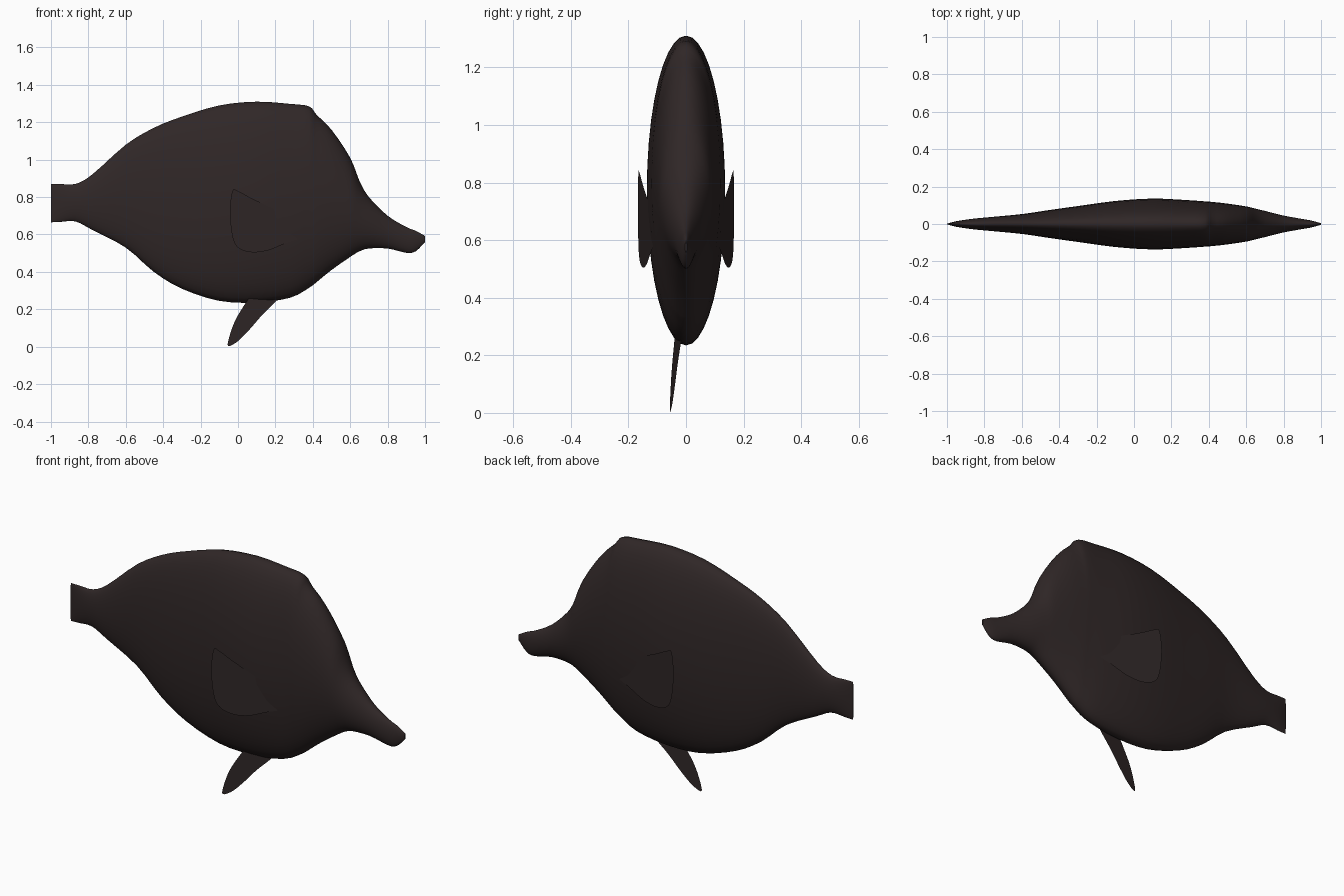
import bpy
import bmesh
import math
from mathutils import Vector

default_cube = bpy.data.objects.get("Cube")
if default_cube:
    bpy.data.objects.remove(default_cube)

SIDES = 40
FIN_SLOPE = -0.147

# Single dark skin colour
skin = bpy.data.materials.new("dark brown skin")
skin.use_nodes = True
colour = (0.029, 0.020, 0.020, 1)
skin.diffuse_color = colour
shader = skin.node_tree.nodes["Principled BSDF"]
shader.inputs["Base Color"].default_value = colour
shader.inputs["Roughness"].default_value = 0.8


def smooth_path(points, steps):
    """Pass a smooth open curve through the given points."""
    points = [Vector(p) for p in points]
    padded = [points[0]] + points + [points[-1]]
    path = []
    for a, b, c, d in zip(padded, padded[1:], padded[2:], padded[3:]):
        for step in range(steps):
            t = step / steps
            bend = (2 * a - 5 * b + 4 * c - d) * t * t
            twist = (3 * b - a - 3 * c + d) * t * t * t
            path.append(b + ((c - a) * t + bend + twist) / 2)
    path.append(points[-1])
    return path


def finish(name, bm):
    """Turn the bmesh into a smooth shaded, coloured object."""
    mesh = bpy.data.meshes.new(name)
    bm.to_mesh(mesh)
    bm.free()
    mesh.materials.append(skin)
    obj = bpy.data.objects.new(name, mesh)
    bpy.context.collection.objects.link(obj)
    bpy.ops.object.select_all(action="DESELECT")
    obj.select_set(True)
    bpy.context.view_layer.objects.active = obj
    bpy.ops.object.shade_smooth_by_angle(angle=math.radians(50))
    return obj


def build_body(stations):
    """Loft slim oval rings along the length; each is x, top, bottom, half width."""
    bm = bmesh.new()
    rings = []
    for x, top, bottom, width in smooth_path(stations, 3):
        middle, half = (top + bottom) / 2, (top - bottom) / 2
        ring = []
        for i in range(SIDES):
            angle = math.tau * i / SIDES
            ring.append(bm.verts.new((x, width * math.sin(angle),
                                      middle + half * math.cos(angle))))
        rings.append(ring)
    for ring, following in zip(rings, rings[1:]):
        for i in range(SIDES):
            j = (i + 1) % SIDES
            bm.faces.new((ring[i], ring[j], following[j], following[i]))
    # Close the tail edge and the mouth
    bm.faces.new(rings[0])
    bm.faces.new(rings[-1])
    bmesh.ops.recalc_face_normals(bm, faces=bm.faces)
    return finish("body", bm)


def build_fin(name, outline, offset, slope):
    """Flat upright sheet that slants away from the body toward the tail."""
    bm = bmesh.new()
    corners = [bm.verts.new((x, offset + slope * x, z))
               for x, z in smooth_path(outline, 5)]
    face = bm.faces.new(corners)
    face.normal_update()
    if face.normal.y * offset < 0:
        face.normal_flip()
    bmesh.ops.triangulate(bm, faces=bm.faces)
    return finish(name, bm)


# Body from tail stump to snout
build_body([
    (-1.0, 0.87, 0.665, 0.002),
    (-0.95, 0.87, 0.667, 0.015),
    (-0.87, 0.87, 0.67, 0.027),
    (-0.78, 0.92, 0.625, 0.036),
    (-0.6, 1.08, 0.53, 0.053),
    (-0.45, 1.17, 0.4, 0.075),
    (-0.3, 1.23, 0.31, 0.096),
    (-0.1, 1.29, 0.245, 0.123),
    (0.1, 1.31, 0.236, 0.136),
    (0.28, 1.298, 0.262, 0.128),
    (0.38, 1.285, 0.315, 0.121),
    (0.42, 1.24, 0.345, 0.118),
    (0.5, 1.16, 0.41, 0.109),
    (0.6, 1.01, 0.48, 0.094),
    (0.65, 0.885, 0.51, 0.082),
    (0.7, 0.8, 0.525, 0.07),
    (0.8, 0.7, 0.525, 0.045),
    (0.9, 0.64, 0.502, 0.027),
    (0.95, 0.62, 0.51, 0.018),
    (1.0, 0.592, 0.56, 0.004),
])

# Pair of side fins, buried in the flanks at their front ends
side_outline = [
    (0.36, 0.67), (0.2, 0.735), (0.08, 0.79), (0, 0.832), (-0.03, 0.832),
    (-0.043, 0.72), (-0.03, 0.59), (0.0, 0.53), (0.07, 0.505), (0.16, 0.515),
    (0.26, 0.555), (0.36, 0.59),
]
for side, sign in (("left", 1), ("right", -1)):
    build_fin(side + "_side_fin", side_outline, 0.161 * sign, FIN_SLOPE * sign)

# Single belly fin, off to one side
belly_outline = [
    (0.1, 0.32), (0.045, 0.24), (-0.015, 0.14), (-0.05, 0.04), (-0.05, 0.003),
    (0.0, 0.03), (0.06, 0.09), (0.13, 0.17), (0.21, 0.25), (0.24, 0.3),
]
build_fin("belly_fin", belly_outline, -0.048, -FIN_SLOPE)
